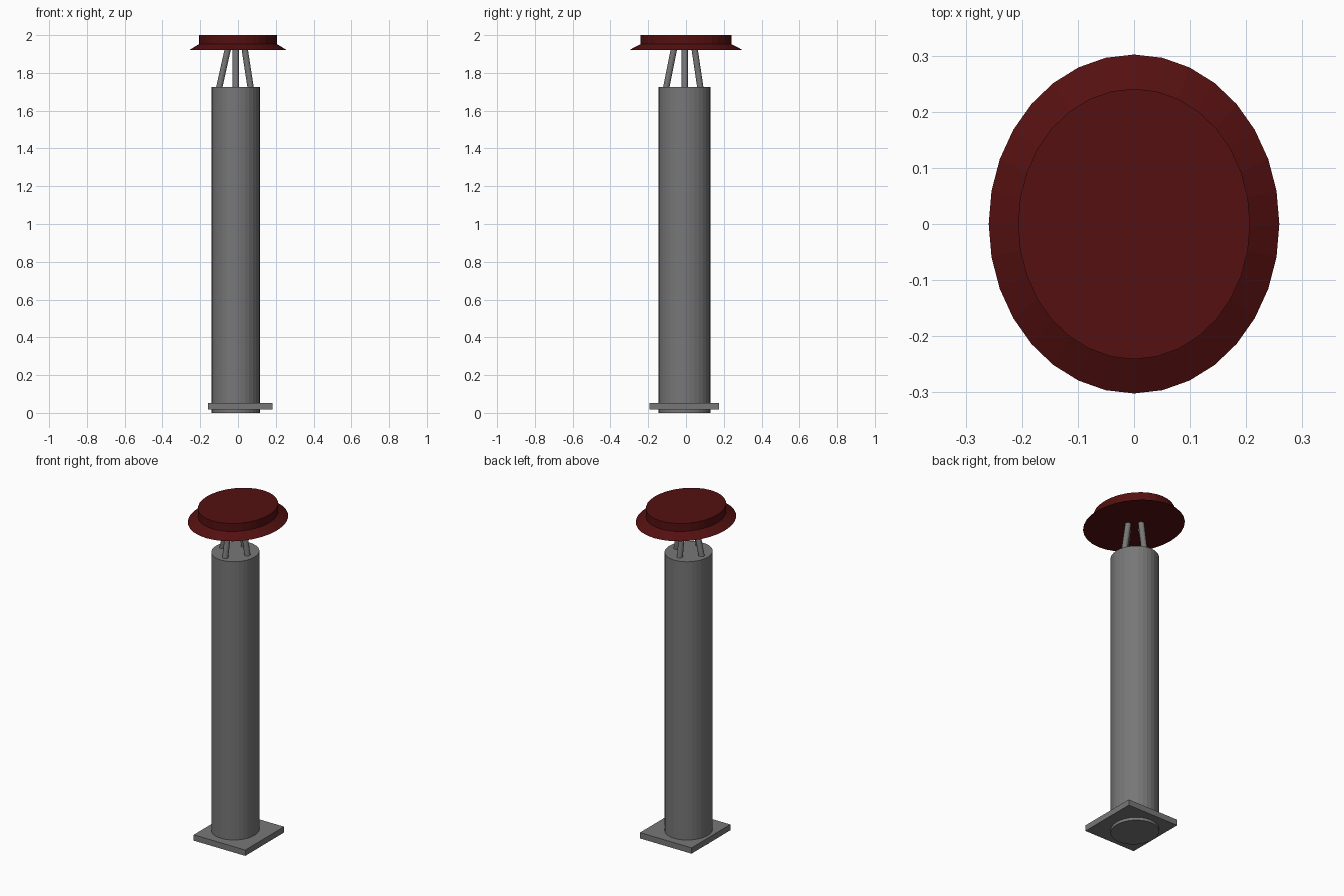
import bpy
import bmesh
from mathutils import Matrix, Vector

cube = bpy.data.objects.get("Cube")
if cube:
    bpy.data.objects.remove(cube, do_unlink=True)


def material(name, rgb):
    m = bpy.data.materials.new(name)
    m.use_nodes = True
    m.diffuse_color = (*rgb, 1)
    m.node_tree.nodes["Principled BSDF"].inputs["Base Color"].default_value = (*rgb, 1)
    return m


def finish(name, bm, mat):
    mesh = bpy.data.meshes.new(name)
    bm.to_mesh(mesh)
    bm.free()
    mesh.materials.append(mat)
    ob = bpy.data.objects.new(name, mesh)
    bpy.context.collection.objects.link(ob)
    return ob


def frustum(name, centre, z0, z1, r0, r1, mat):
    """Upright elliptical cone section; r0 and r1 are (x, y) radii."""
    bm = bmesh.new()
    bmesh.ops.create_cone(bm, cap_ends=True, segments=32, radius1=1, radius2=1, depth=1)
    for v in bm.verts:
        r, z = (r1, z1) if v.co.z > 0 else (r0, z0)
        v.co = (centre[0] + v.co.x * r[0], centre[1] + v.co.y * r[1], z)
    return finish(name, bm, mat)


def rod(name, a, b, radius, mat):
    a, b = Vector(a), Vector(b)
    turn = (b - a).to_track_quat('Z', 'Y').to_matrix().to_4x4()
    bm = bmesh.new()
    bmesh.ops.create_cone(bm, cap_ends=True, segments=16, radius1=radius, radius2=radius,
                          depth=(b - a).length,
                          matrix=Matrix.Translation((a + b) / 2) @ turn)
    return finish(name, bm, mat)


grey = material("grey metal", (0.185, 0.185, 0.185))
red = material("dark red paint", (0.09, 0.005, 0.005))

# Pipe, passing just through the base plate
frustum("pipe", (-0.012, -0.008), 0, 1.725, (0.128, 0.137), (0.128, 0.137), grey)

# Square base plate
bm = bmesh.new()
bmesh.ops.create_cube(bm, size=1, matrix=Matrix.Translation((0.012, -0.009, 0.035))
                      @ Matrix.Diagonal((0.343, 0.368, 0.035, 1)))
finish("base_plate", bm, grey)

# Four leaning struts carrying the cap
struts = {
    "left": ((0.068, -0.006), (0.035, -0.006)),
    "right": ((-0.101, -0.006), (-0.053, -0.006)),
    "front": ((-0.012, -0.106), (-0.012, -0.063)),
    "back": ((-0.012, 0.077), (-0.012, 0.045)),
}
for side, (foot, head) in struts.items():
    rod(side + "_strut", (*foot, 1.715), (*head, 1.93), 0.0165, grey)

# Cap: flared rim and flat disc
frustum("cap_rim", (0, 0), 1.92, 1.952, (0.259, 0.302), (0.207, 0.241), red)
frustum("cap_disc", (0, 0), 1.952, 2.0, (0.207, 0.241), (0.207, 0.241), red)
